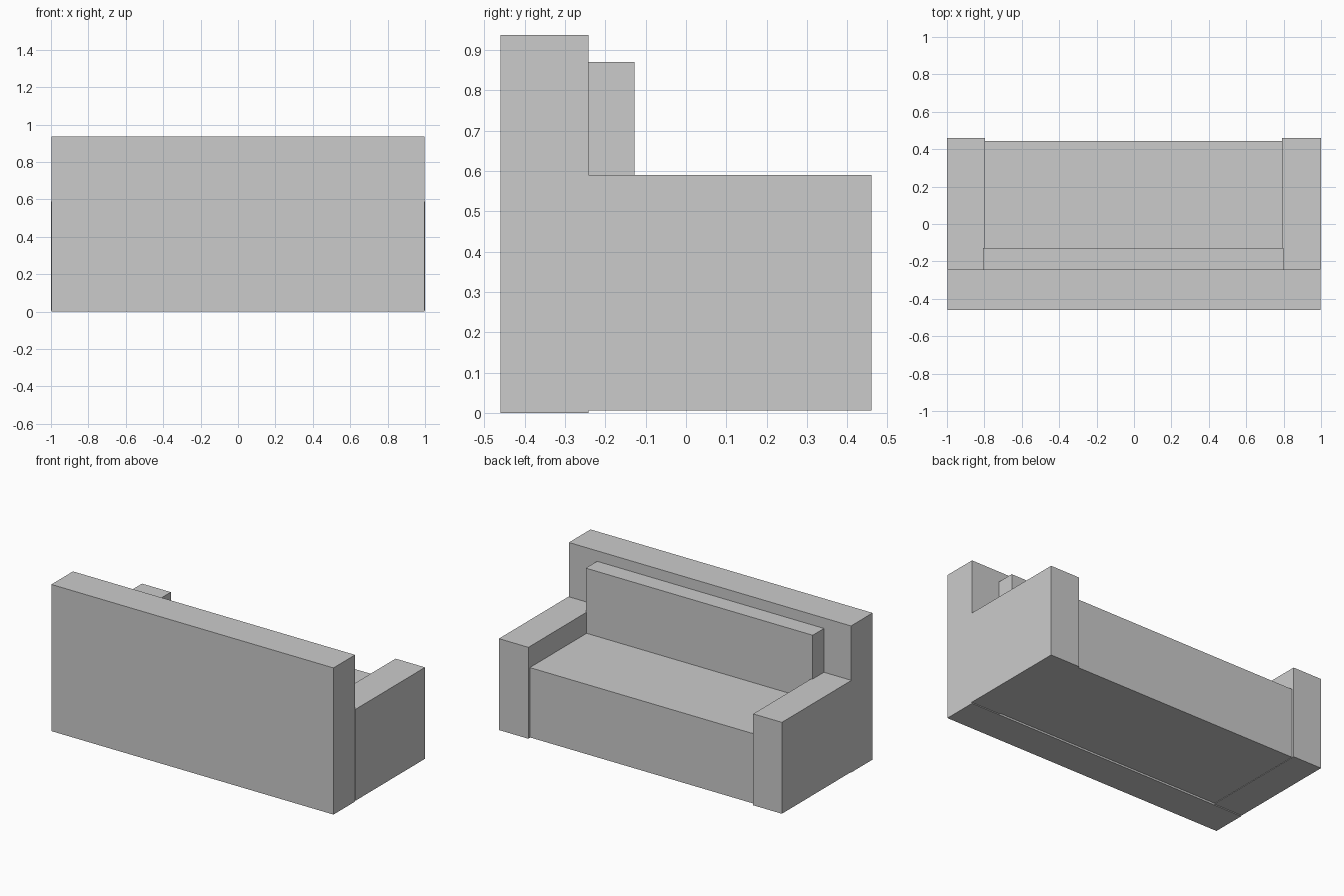
import bpy
import bmesh
from mathutils import Vector

if "Cube" in bpy.data.objects:
    bpy.data.objects.remove(bpy.data.objects["Cube"])


def box(name, x, y, z):
    """Axis-aligned box from (min, max) ranges."""
    lo, hi = Vector((x[0], y[0], z[0])), Vector((x[1], y[1], z[1]))
    bm = bmesh.new()
    bmesh.ops.create_cube(bm, size=1)
    bmesh.ops.scale(bm, vec=hi - lo, verts=bm.verts)
    mesh = bpy.data.meshes.new(name)
    bm.to_mesh(mesh)
    bm.free()
    obj = bpy.data.objects.new(name, mesh)
    obj.location = (lo + hi) / 2
    bpy.context.collection.objects.link(obj)
    return obj


# Tall backrest slab, reaching the floor
box("backrest", (-0.997, 0.997), (-0.46, -0.242), (0, 0.937))

# Armrests, slightly off the floor
box("armrest_left", (-1, -0.797), (-0.242, 0.46), (0.006, 0.59))
box("armrest_right", (0.792, 1), (-0.242, 0.46), (0.006, 0.59))

# Seat block, set back a little from the arm fronts
box("seat", (-0.797, 0.792), (-0.238, 0.445), (0.009, 0.455))

# Back cushion resting on the seat
box("back_cushion", (-0.806, 0.798), (-0.242, -0.128), (0.455, 0.87))
